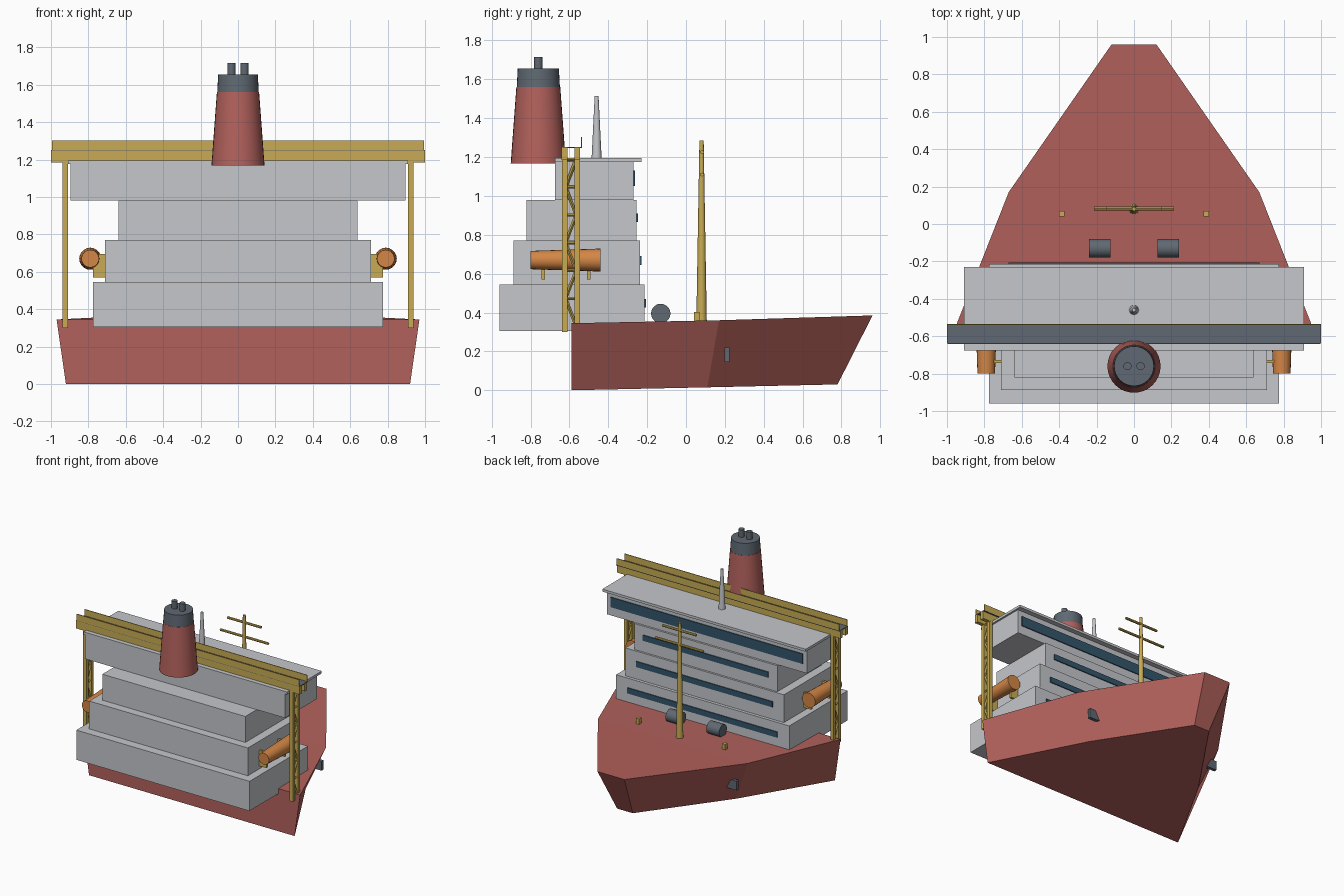
import bpy, bmesh, math
from mathutils import Vector

old = bpy.data.objects.get("Cube")
if old:
    bpy.data.objects.remove(old, do_unlink=True)


def material(name, rgb):
    m = bpy.data.materials.new(name)
    m.use_nodes = True
    m.diffuse_color = (*rgb, 1)
    m.node_tree.nodes["Principled BSDF"].inputs["Base Color"].default_value = (*rgb, 1)
    return m


RED = material("hull red", (0.45, 0.12, 0.107))
GREY = material("light grey", (0.56, 0.57, 0.595))
GOLD = material("crane yellow", (0.58, 0.41, 0.09))
ORANGE = material("lifeboat orange", (0.66, 0.24, 0.06))
SLATE = material("slate grey", (0.115, 0.14, 0.17))
BLUE = material("window blue", (0.033, 0.09, 0.15))


def finish(name, bm, mat):
    bmesh.ops.recalc_face_normals(bm, faces=bm.faces)
    me = bpy.data.meshes.new(name)
    bm.to_mesh(me)
    bm.free()
    me.materials.append(mat)
    ob = bpy.data.objects.new(name, me)
    bpy.context.collection.objects.link(ob)
    return ob


def box(name, mat, xs, ys, zs):
    """Box from its extents along each axis."""
    bm = bmesh.new()
    bmesh.ops.create_cube(bm, size=1)
    for v in bm.verts:
        for i, (a, b) in enumerate((xs, ys, zs)):
            v.co[i] = a if v.co[i] < 0 else b
    return finish(name, bm, mat)


def rod(name, mat, a, b, r1, r2=None, sides=16):
    """Round tapered bar from a to b."""
    a, b = Vector(a), Vector(b)
    bm = bmesh.new()
    bmesh.ops.create_cone(bm, cap_ends=True, segments=sides, radius1=r1,
                          radius2=r1 if r2 is None else r2, depth=(b - a).length)
    rot = (b - a).to_track_quat('Z', 'Y')
    for v in bm.verts:
        v.co = rot @ v.co + (a + b) / 2
    ob = finish(name, bm, mat)
    bpy.ops.object.select_all(action='DESELECT')
    ob.select_set(True)
    bpy.context.view_layer.objects.active = ob
    if sides > 4:
        bpy.ops.object.shade_smooth_by_angle(angle=math.radians(40))
    return ob


# Hull: deck and keel outlines joined by flat plates
deck = [(0.97, -0.59, 0.345), (0.67, 0.17, 0.36), (0.12, 0.96, 0.385)]
keel = [(0.92, -0.59, 0.0), (0.53, 0.11, 0.015), (0.07, 0.78, 0.03)]
bm = bmesh.new()
rings = []
for half in (deck, keel):
    outline = half + [(-x, y, z) for x, y, z in reversed(half)]
    rings.append([bm.verts.new(p) for p in outline])
top, bottom = rings
n = len(top)
for i in range(n):
    j = (i + 1) % n
    bm.faces.new((top[i], top[j], bottom[j], bottom[i]))
for ring in rings:
    bm.faces.new((ring[0], ring[1], ring[4], ring[5]))
    bm.faces.new((ring[1], ring[2], ring[3], ring[4]))
finish("hull", bm, RED)

# Deckhouse tiers, each with a window band facing the bow
tiers = [  # name, half width, back, front, base, top, window half width, window base, window top
    ("lower_deckhouse", 0.775, -0.96, -0.213, 0.305, 0.545, 0.67, 0.425, 0.47),
    ("middle_deckhouse", 0.71, -0.888, -0.238, 0.545, 0.77, 0.61, 0.645, 0.69),
    ("upper_deckhouse", 0.64, -0.82, -0.254, 0.77, 0.98, 0.56, 0.865, 0.91),
    ("bridge", 0.895, -0.675, -0.27, 0.98, 1.175, 0.86, 1.05, 1.13),
]
for name, w, y0, y1, z0, z1, ww, wz0, wz1 in tiers:
    box(name, GREY, (-w, w), (y0, y1), (z0, z1))
    box(name + "_windows", BLUE, (-ww, ww), (y1 - 0.001, y1 + 0.008), (wz0, wz1))
box("bridge_roof", GREY, (-0.91, 0.91), (-0.675, -0.23), (1.175, 1.195))
rod("radar_mast", GREY, (0, -0.46, 1.19), (0, -0.46, 1.515), 0.026, 0.01)

# Funnel with cap and two exhaust pipes
FY = -0.76
rod("funnel", RED, (0, FY, 1.167), (0, FY, 1.56), 0.142, 0.113, 32)
rod("funnel_cap", SLATE, (0, FY, 1.56), (0, FY, 1.655), 0.111, 0.106, 32)

# Gantry: twin beams, walkway and side rails
for label, y in (("rear", -0.625), ("front", -0.56)):
    box(label + "_gantry_beam", GOLD, (-1, 1), (y - 0.015, y + 0.015), (1.185, 1.248))
box("gantry_walkway", SLATE, (-1, 1), (-0.64, -0.535), (1.246, 1.252))
for label, y in (("rear", -0.638), ("front", -0.538)):
    box(label + "_gantry_rail", GOLD, (-0.995, 0.995), (y - 0.003, y + 0.003), (1.25, 1.303))

# Paired parts on both sides
for side, s in (("left", 1), ("right", -1)):
    def span(a, b):
        return sorted((s * a, s * b))

    rod(side + "_exhaust_pipe", SLATE, (s * 0.035, FY, 1.64), (s * 0.035, FY, 1.715), 0.022)

    # Gantry legs with lattice bracing
    for label, y in (("rear", -0.625), ("front", -0.56)):
        box(f"{side}_{label}_gantry_leg", GOLD, span(0.91, 0.938),
            (y - 0.014, y + 0.014), (0.3, 1.19))
    bays, z0, step = 6, 0.33, 0.143
    for i in range(bays):
        za, zb = z0 + i * step, z0 + (i + 1) * step
        ya, yb = (-0.62, -0.565) if i % 2 else (-0.565, -0.62)
        x = s * 0.924
        rod(side + "_gantry_brace", GOLD, (x, ya, za), (x, yb, zb), 0.009, sides=4)
        rod(side + "_gantry_rung", GOLD, (x, -0.62, zb), (x, -0.565, zb), 0.008, sides=4)

    # Lifeboat hung on two davits
    rod(side + "_lifeboat", ORANGE, (s * 0.79, -0.8, 0.67), (s * 0.79, -0.44, 0.67),
        0.047, 0.059, 20)
    for y in (-0.735, -0.5):
        box(side + "_davit", GOLD, span(0.70, 0.775), (y - 0.009, y + 0.009), (0.57, 0.695))

    # Deck fittings and anchor
    rod(side + "_winch", SLATE, (s * 0.125, -0.13, 0.395), (s * 0.24, -0.13, 0.395), 0.05, sides=20)
    box(side + "_bollard", GOLD, span(0.372, 0.4), (0.04, 0.07), (0.35, 0.403))
    box(side + "_anchor", SLATE, span(0.52, 0.61), (0.197, 0.223), (0.145, 0.22))

# Foremast with two crossbars
rod("foremast", GOLD, (0, 0.08, 0.35), (0, 0.08, 1.285), 0.027, 0.011)
for label, z, w in (("lower", 1.11, 0.215), ("upper", 1.225, 0.15)):
    rod(label + "_crossbar", GOLD, (-w, 0.083, z), (w, 0.083, z), 0.01, sides=8)
